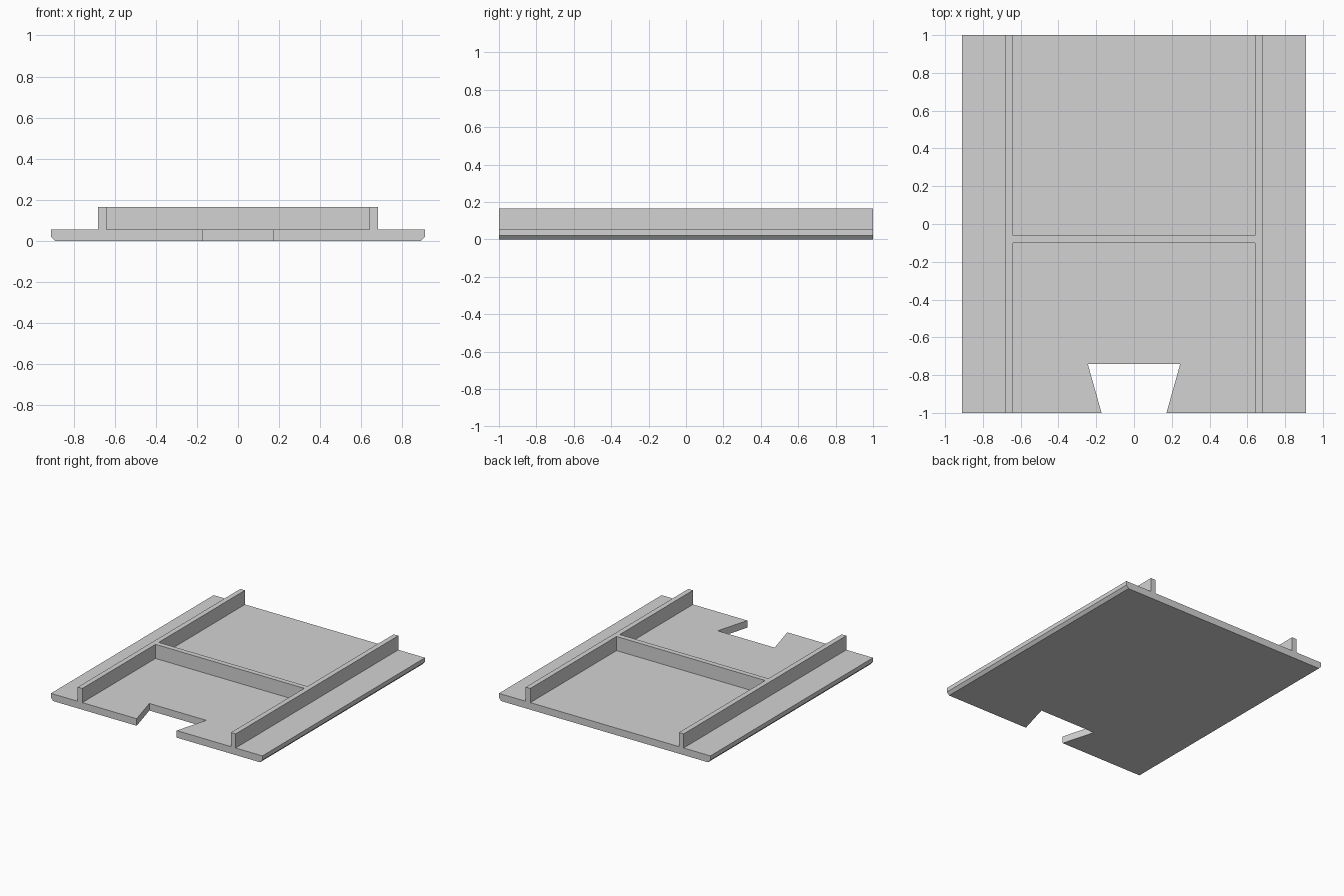
import bpy
import bmesh

cube = bpy.data.objects.get("Cube")
if cube:
    bpy.data.objects.remove(cube, do_unlink=True)

GREY = (0.65, 0.65, 0.65, 1.0)
grey = bpy.data.materials.new("plain_grey")
grey.use_nodes = True
grey.diffuse_color = GREY
grey.node_tree.nodes["Principled BSDF"].inputs["Base Color"].default_value = GREY

BASE_TOP, RIB_TOP = 0.055, 0.165
RIB_IN, RIB_OUT = 0.64, 0.68


def extrude(name, points, offset):
    """Make a solid by extruding a closed outline along an offset."""
    bm = bmesh.new()
    face = bm.faces.new([bm.verts.new(p) for p in points])
    result = bmesh.ops.extrude_face_region(bm, geom=[face], use_keep_orig=True)
    moved = [g for g in result["geom"] if isinstance(g, bmesh.types.BMVert)]
    bmesh.ops.translate(bm, verts=moved, vec=offset)
    bmesh.ops.recalc_face_normals(bm, faces=bm.faces)
    mesh = bpy.data.meshes.new(name)
    bm.to_mesh(mesh)
    bm.free()
    mesh.materials.append(grey)
    obj = bpy.data.objects.new(name, mesh)
    bpy.context.collection.objects.link(obj)
    return obj


# Base plate with chamfered lower edges, mirrored profile
half = [(0.89, 0), (0.91, 0.022), (0.91, BASE_TOP)]
outline = half + [(-x, z) for x, z in reversed(half)]
plate = extrude("base_plate", [(x, -1, z) for x, z in outline], (0, 2, 0))

# Dovetail notch in the front edge, continued past the edge for a clean cut
slope = (0.245 - 0.172) / 0.26
mouth = 0.172 - slope * 0.1
notch = [(-mouth, -1.1), (mouth, -1.1), (0.245, -0.74), (-0.245, -0.74)]
cutter = extrude("notch_cutter", [(x, y, -0.1) for x, y in notch], (0, 0, 0.4))
cutter.hide_render = True
cut = plate.modifiers.new("notch", 'BOOLEAN')
cut.operation = 'DIFFERENCE'
cut.solver = 'EXACT'
cut.object = cutter
bpy.context.view_layer.objects.active = plate
bpy.ops.object.modifier_apply(modifier=cut.name)
bpy.data.objects.remove(cutter, do_unlink=True)

# Long ribs on both sides
for name, side in (("left_rib", 1), ("right_rib", -1)):
    section = [(RIB_IN, BASE_TOP), (RIB_OUT, BASE_TOP),
               (RIB_OUT, RIB_TOP), (RIB_IN, RIB_TOP)]
    extrude(name, [(side * x, -1, z) for x, z in section], (0, 2, 0))

# Cross rib joining the long ribs
section = [(-0.10, BASE_TOP), (-0.06, BASE_TOP), (-0.06, RIB_TOP), (-0.10, RIB_TOP)]
extrude("cross_rib", [(-RIB_IN, y, z) for y, z in section], (2 * RIB_IN, 0, 0))
